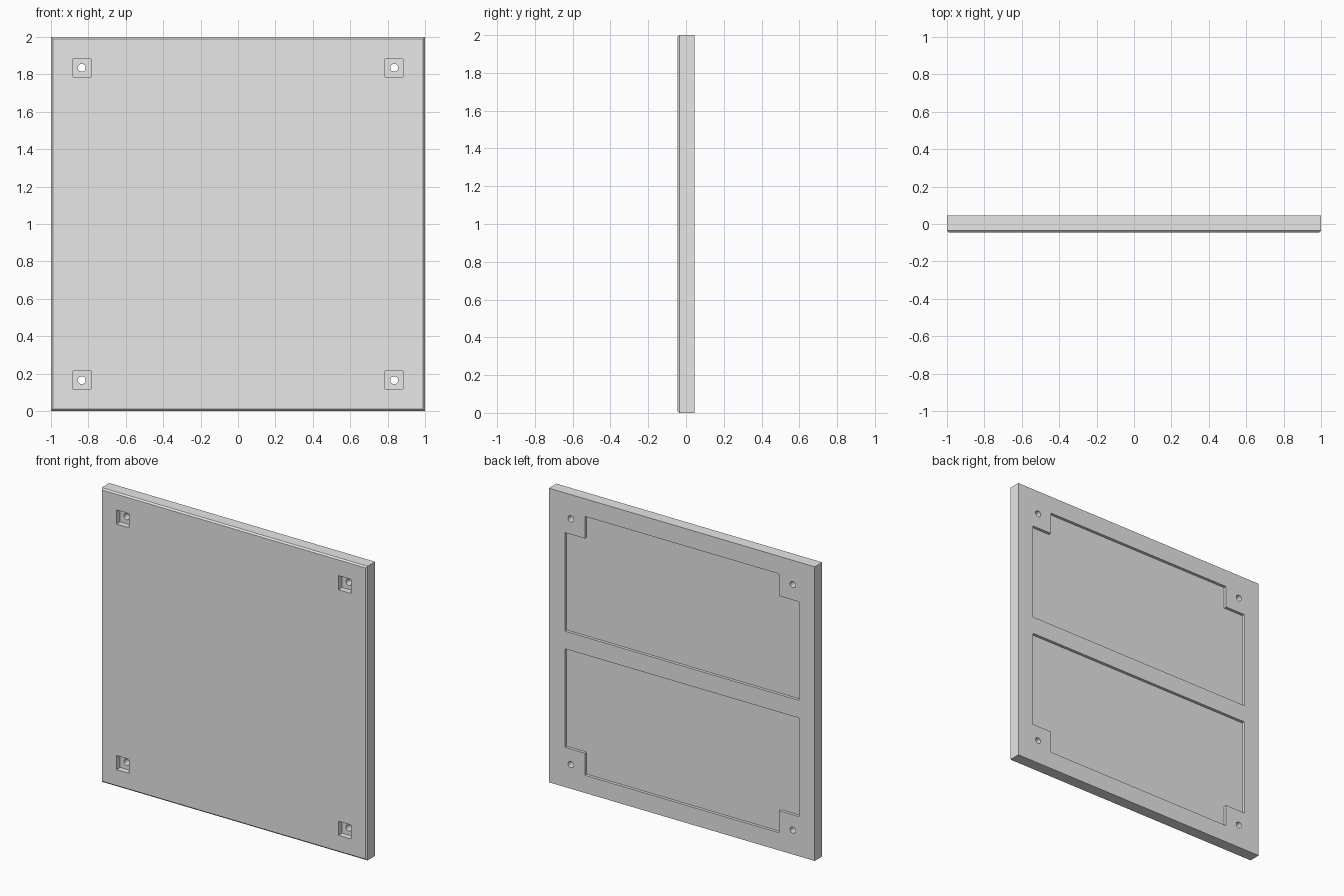
import bpy
import bmesh
from math import radians
from mathutils import Matrix

old = bpy.data.objects.get("Cube")
if old:
    bpy.data.objects.remove(old, do_unlink=True)

HALF = 0.045      # half thickness of the panel
CHAMFER = 0.01
BOLT = 0.835      # bolt distance from the panel centre
RECESS = 0.02     # depth of the back recesses
POCKET = 0.04     # depth of the front pockets

grey = bpy.data.materials.new("plain_grey")
grey.use_nodes = True
colour = (0.8, 0.8, 0.8, 1)
grey.diffuse_color = colour
grey.node_tree.nodes["Principled BSDF"].inputs["Base Color"].default_value = colour


def make_object(name, bm):
    bmesh.ops.recalc_face_normals(bm, faces=bm.faces)
    mesh = bpy.data.meshes.new(name)
    bm.to_mesh(mesh)
    bm.free()
    mesh.materials.append(grey)
    obj = bpy.data.objects.new(name, mesh)
    bpy.context.collection.objects.link(obj)
    return obj


def add_box(bm, centre, size):
    matrix = Matrix.Translation(centre) @ Matrix.Diagonal((*size, 1))
    return bmesh.ops.create_cube(bm, size=1, matrix=matrix)["verts"]


def add_prism(bm, outline, y0, y1):
    """Extrude an (x, z) outline along y."""
    face = bm.faces.new([bm.verts.new((x, y0, z)) for x, z in outline])
    moved = bmesh.ops.extrude_face_region(bm, geom=[face], use_keep_orig=True)["geom"]
    verts = [v for v in moved if isinstance(v, bmesh.types.BMVert)]
    bmesh.ops.translate(bm, verts=verts, vec=(0, y1 - y0, 0))


def cut(target, cutter):
    cutter.hide_render = True
    mod = target.modifiers.new(cutter.name, 'BOOLEAN')
    mod.operation = 'DIFFERENCE'
    mod.solver = 'EXACT'
    mod.object = cutter
    bpy.context.view_layer.objects.active = target
    bpy.ops.object.modifier_apply(modifier=mod.name)
    bpy.data.objects.remove(cutter, do_unlink=True)


# Square slab with chamfered front edges
bm = bmesh.new()
add_box(bm, (0, 0, 1), (2, 2 * HALF, 2))
front_edges = [e for e in bm.edges if all(v.co.y < 0 for v in e.verts)]
bmesh.ops.bevel(bm, geom=front_edges, offset=CHAMFER, segments=1, affect='EDGES')
panel = make_object("panel", bm)

corners = [(sx * BOLT, 1 + sz * BOLT) for sx in (-1, 1) for sz in (-1, 1)]

# Square pockets in the front corners
bm = bmesh.new()
for x, z in corners:
    add_box(bm, (x, -HALF, z), (0.096, 2 * POCKET, 0.096))
cut(panel, make_object("front_pockets", bm))

# Bolt holes through the pockets
bm = bmesh.new()
for x, z in corners:
    matrix = Matrix.Translation((x, 0, z)) @ Matrix.Rotation(radians(90), 4, 'X')
    bmesh.ops.create_cone(bm, cap_ends=True, segments=32, radius1=0.021,
                          radius2=0.021, depth=0.3, matrix=matrix)
cut(panel, make_object("bolt_holes", bm))

# Two back recesses, notched around the bolt corners and split by a rib
outer, inner, rib = 0.88, 0.73, 0.06
half_outline = [(outer, rib), (outer, inner), (inner, inner), (inner, outer)]
outline = half_outline + [(-x, z) for x, z in reversed(half_outline)]
bm = bmesh.new()
for side in (-1, 1):
    add_prism(bm, [(x, 1 + side * z) for x, z in outline], HALF - RECESS, HALF + RECESS)
cut(panel, make_object("back_recesses", bm))

# Flat faces, with only the round holes smoothed
bpy.ops.object.select_all(action='DESELECT')
panel.select_set(True)
bpy.context.view_layer.objects.active = panel
bpy.ops.object.shade_smooth_by_angle(angle=radians(30))
